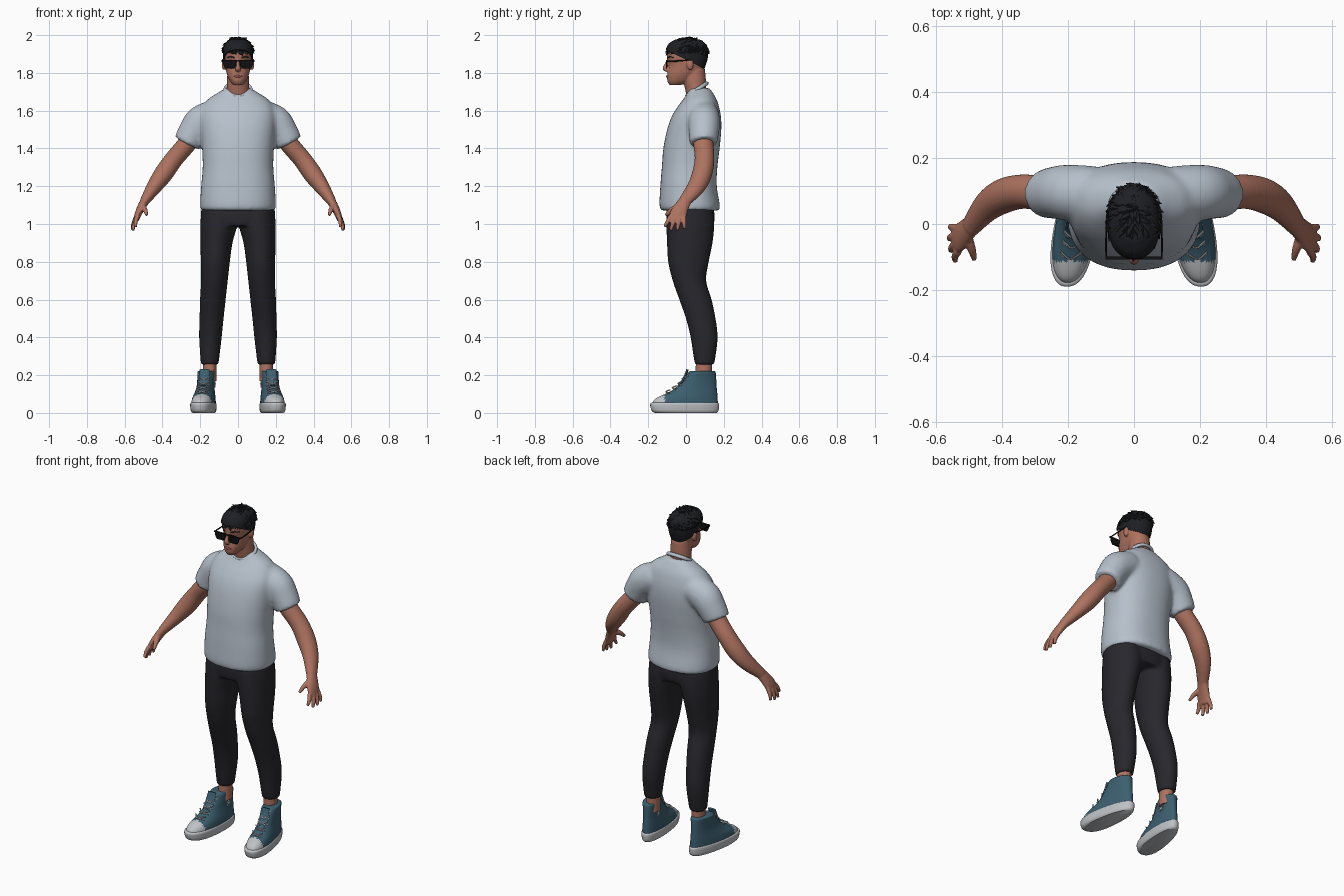
import bpy, bmesh, math, random
from mathutils import Vector, Matrix

if "Cube" in bpy.data.objects:
    bpy.data.objects.remove(bpy.data.objects["Cube"])
random.seed(4)
X, Y, Z = Vector((1, 0, 0)), Vector((0, 1, 0)), Vector((0, 0, 1))


def material(name, *rgb):
    m = bpy.data.materials.new(name)
    m.use_nodes = True
    m.diffuse_color = (*rgb, 1)
    node = m.node_tree.nodes["Principled BSDF"]
    node.inputs["Base Color"].default_value = (*rgb, 1)
    node.inputs["Roughness"].default_value = .7
    return m


SHIRT = material("pale grey cloth", .47, .53, .6)
SKIN = material("skin", .42, .17, .115)
LIPS = material("lips", .3, .1, .08)
TROUSERS = material("charcoal cloth", .02, .02, .026)
HAIR = material("dark hair", .013, .014, .018)
CANVAS = material("blue canvas", .045, .115, .16)
RUBBER = material("off white rubber", .52, .54, .56)
BLACK = material("black plastic", .005, .005, .006)


def spline(keys, steps):
    """Smooth curve through key rings of (x, y, z, radius a, radius b)."""
    k = [Vector(v) for v in keys]
    k = [k[0]] + k + [k[-1]]
    out = []
    for a, b, c, d in zip(k, k[1:], k[2:], k[3:]):
        for i in range(steps):
            t = i / steps
            out.append(b + (c - a) * (t / 2) + (a * 2 - b * 5 + c * 4 - d) * (t * t / 2)
                       + (b * 3 - a - c * 3 + d) * (t ** 3 / 2))
    return out + [k[-1]]


def loft(bm, keys, n=24, steps=4, flat=False, p=2):
    """Skin rounded rings along a path; flat keeps every ring horizontal."""
    path = spline(keys, steps)
    pos = [Vector(v[:3]) for v in path]
    rings = []
    for i, k in enumerate(path):
        t = Z if flat else (pos[min(i + 1, len(pos) - 1)] - pos[max(i - 1, 0)]).normalized()
        b = (Y - t * Y.dot(t)).normalized()
        a = b.cross(t)
        ring = []
        for j in range(n):
            c, s = math.cos(math.tau * j / n), math.sin(math.tau * j / n)
            u = math.copysign(abs(c) ** (2 / p), c) * k[3]
            v = math.copysign(abs(s) ** (2 / p), s) * k[4]
            ring.append(bm.verts.new(pos[i] + a * u + b * v))
        rings.append(ring)
    for r, q in zip(rings, rings[1:]):
        for j in range(n):
            bm.faces.new((r[j], r[(j + 1) % n], q[(j + 1) % n], q[j]))
    bm.faces.new(rings[0])
    bm.faces.new(rings[-1])


def stack(rows, grow=0):
    """Rows of (z, front y, back y, half width) to centred rings."""
    return [(0, (f + b) / 2, z, w + grow, (b - f) / 2 + grow) for z, f, b, w in rows]


def ball(bm, centre, radii):
    m = Matrix.Translation(centre) @ Matrix.Diagonal((*radii, 1))
    bmesh.ops.create_uvsphere(bm, u_segments=16, v_segments=10, radius=1, matrix=m)


def finish(name, bm, mats, voxel=0, mirror=False, rule=None, rounds=4):
    bmesh.ops.recalc_face_normals(bm, faces=bm.faces[:])
    if rule:
        for f in bm.faces:
            f.material_index = rule(f.calc_center_median())
    me = bpy.data.meshes.new(name)
    bm.to_mesh(me)
    bm.free()
    for m in mats:
        me.materials.append(m)
    me.shade_smooth()
    me.set_sharp_from_angle(angle=.8)
    ob = bpy.data.objects.new(name, me)
    bpy.context.collection.objects.link(ob)
    if voxel:
        r = ob.modifiers.new("Blend", "REMESH")
        r.mode, r.voxel_size, r.use_smooth_shade = "VOXEL", voxel, True
        s = ob.modifiers.new("Soften", "SMOOTH")
        s.factor, s.iterations = .5, rounds
    if mirror:
        ob.modifiers.new("Mirror", "MIRROR")
    return ob


# T-shirt: body and both sleeves blended together
bm = bmesh.new()
loft(bm, stack([(1.07, -.12, .165, .185), (1.09, -.14, .18, .2), (1.2, -.136, .163, .195),
                (1.3, -.128, .166, .187), (1.4, -.12, .178, .19), (1.5, -.1, .187, .198),
                (1.57, -.075, .185, .2), (1.62, -.045, .175, .188), (1.66, -.015, .162, .16),
                (1.69, .005, .145, .115), (1.72, .015, .125, .065)]),
     n=48, flat=True, p=2.3)
for s in (-1, 1):
    loft(bm, [(s * .12, .09, 1.575, .085, .085), (s * .195, .095, 1.54, .088, .085),
              (s * .235, .095, 1.49, .08, .08), (s * .264, .092, 1.438, .075, .074),
              (s * .27, .092, 1.427, .071, .07)], n=32)
finish("tshirt", bm, [SHIRT], voxel=.011, rounds=6)

# Ribbed neckband
bpy.ops.mesh.primitive_torus_add(major_radius=.069, minor_radius=.009, major_segments=40,
                                 minor_segments=8, location=(0, .058, 1.711),
                                 rotation=(.58, 0, 0))
band = bpy.context.object
band.name = "neckband"
band.scale = (1, .92, 1.2)
band.data.materials.append(SHIRT)
band.data.shade_smooth()

# Trousers: hips and two legs
bm = bmesh.new()
loft(bm, stack([(.99, -.1, .145, .18), (1.04, -.105, .152, .197), (1.12, -.1, .14, .18)]),
     n=40, flat=True, p=2.3)
for s in (-1, 1):
    loft(bm, [(s * x, y, z, a, b) for x, y, z, a, b in (
        (.15, .098, .255, .047, .05), (.149, .098, .3, .051, .059), (.146, .096, .4, .06, .072),
        (.14, .078, .5, .064, .079), (.133, .05, .6, .068, .086), (.125, .018, .7, .071, .089),
        (.12, .013, .8, .077, .108), (.114, .02, .9, .085, .121), (.101, .023, 1, .098, .127),
        (.1, .022, 1.08, .095, .12))], n=32, flat=True)
finish("trousers", bm, [TROUSERS], voxel=.01)

# Ankles
bm = bmesh.new()
loft(bm, [(.15, .093, .17, .036, .044), (.15, .095, .29, .036, .042)], flat=True)
finish("ankles", bm, [SKIN], mirror=True)

# Arms with palm, four fingers and thumb
bm = bmesh.new()
loft(bm, [(.22, .09, 1.5, .056, .056), (.27, .092, 1.425, .05, .053), (.338, .098, 1.345, .049, .052),
          (.395, .085, 1.265, .05, .053), (.445, .053, 1.195, .04, .047),
          (.495, -.008, 1.12, .025, .033)], n=24)
loft(bm, [(.488, 0, 1.13, .024, .032), (.51, -.022, 1.092, .022, .038),
          (.53, -.042, 1.05, .018, .045), (.54, -.048, 1.018, .013, .04)], n=20)
for base, tip in (((.533, -.082, 1.04), (.541, -.113, .985)),
                  ((.54, -.06, 1.03), (.554, -.082, .966)),
                  ((.542, -.035, 1.03), (.558, -.046, .966)),
                  ((.536, -.012, 1.04), (.556, -.008, .975))):
    a, b = Vector(base), Vector(tip)
    mid = a.lerp(b, .55) + X * .005
    loft(bm, [(*a, .013, .013), (*mid, .011, .011), (*b, .008, .008)], n=12)
loft(bm, [(.508, -.03, 1.1, .016, .018), (.492, -.075, 1.075, .013, .014),
          (.483, -.108, 1.046, .008, .009)], n=12)
finish("arms", bm, [SKIN], voxel=.005, mirror=True, rounds=2)

# Head, neck, nose and ears
SKULL = [(1.735, -.086, -.03, .024), (1.755, -.098, .02, .042), (1.785, -.1, .055, .056),
         (1.81, -.096, .085, .063), (1.845, -.09, .1, .068), (1.88, -.1, .108, .071),
         (1.92, -.098, .108, .071), (1.95, -.082, .095, .06), (1.972, -.045, .06, .035)]
bm = bmesh.new()
loft(bm, stack(SKULL), n=36, flat=True, p=2.2)
loft(bm, [(0, .07, 1.64, .066, .058), (0, .052, 1.71, .06, .056), (0, .045, 1.77, .058, .06),
          (0, .045, 1.82, .055, .055)], flat=True)
loft(bm, [(0, -.094, 1.87, .008, .008), (0, -.104, 1.845, .009, .01),
          (0, -.111, 1.823, .015, .013), (0, -.1, 1.812, .013, .008)], n=12)
for s in (-1, 1):
    ball(bm, (s * .075, .022, 1.845), (.011, .018, .03))
finish("head", bm, [SKIN], voxel=.005, rounds=2)

bm = bmesh.new()
loft(bm, [(-.022, -.093, 1.781, .003, .003), (0, -.101, 1.782, .007, .004),
          (.022, -.093, 1.781, .003, .003)], n=10)
finish("mouth", bm, [LIPS])

bm = bmesh.new()
loft(bm, [(.018, -.097, 1.88, .004, .003), (.04, -.086, 1.885, .004, .003),
          (.058, -.063, 1.88, .002, .002)], n=8)
finish("eyebrows", bm, [HAIR], mirror=True)

# Hair: close cap cut along a sloping hairline
bm = bmesh.new()
loft(bm, [k + Vector((0, 0, .006, 0, 0)) for k in map(Vector, stack(SKULL, .008))],
     n=40, flat=True, p=2.2)
bmesh.ops.bisect_plane(bm, geom=bm.verts[:] + bm.edges[:] + bm.faces[:],
                       plane_co=(0, 0, 1.87), plane_no=(0, .5, 1), clear_inner=True)
bmesh.ops.holes_fill(bm, edges=[e for e in bm.edges if e.is_boundary], sides=0)
finish("hair_cap", bm, [HAIR])

# Hair: pointed tufts sweeping out from the crown
bm = bmesh.new()
count = 230
for i in range(count):
    h = .12 + .87 * i / count
    r, turn = math.sqrt(1 - h * h), i * 2.39996
    n = Vector((r * math.cos(turn), r * math.sin(turn), h))
    root = Vector((n.x * .074, .01 + n.y * .104, 1.9 + n.z * .08))
    flow = Vector((root.x, root.y - .05, 0)) + Vector((random.uniform(-.03, .03), 0, 0))
    flow = (flow - n * flow.dot(n)).normalized()
    d = (flow + n * random.uniform(.2, .55)).normalized()
    size = random.uniform(.022, .034)
    loft(bm, [(*(root - d * .012), .007, .007), (*(root + d * size * .3), .01, .009),
              (*(root + d * size), .001, .001)], n=5, steps=1)
finish("hair_tufts", bm, [HAIR])

# Sunglasses: lenses, top bar and temples
bm = bmesh.new()
bmesh.ops.create_cube(bm, size=1, matrix=Matrix.Translation((0, -.103, 1.863))
                      @ Matrix.Diagonal((.172, .008, .008, 1)))
for s in (-1, 1):
    loft(bm, [(s * .043, -.103, 1.823, .025, .003), (s * .044, -.103, 1.84, .033, .004),
              (s * .045, -.103, 1.864, .037, .004)], n=20, flat=True, p=5)
    loft(bm, [(s * .084, -.103, 1.86, .003, .004), (s * .084, -.03, 1.864, .003, .004),
              (s * .081, .03, 1.87, .003, .003)], n=8)
finish("sunglasses", bm, [BLACK])


def finish_shoe(name, bm, mats, rule=None):
    """Widen towards the toe, turn the toe out and mirror to the other foot."""
    ob = finish(name, bm, mats, mirror=True, rule=rule)
    for v in ob.data.vertices:
        v.co.x = v.co.x * (1 - .9 * v.co.y) + .178 - .13 * v.co.y


# Shoe soles
bm = bmesh.new()
loft(bm, stack([(0, -.165, .162, .054), (.012, -.182, .172, .061), (.045, -.19, .175, .063),
                (.054, -.182, .168, .058)]), n=40, flat=True, p=2.3)
finish_shoe("shoe_soles", bm, [RUBBER])

# Canvas uppers with a pale toe cap
bm = bmesh.new()
loft(bm, stack([(.04, -.182, .17, .06), (.065, -.172, .168, .058), (.085, -.145, .167, .056),
                (.11, -.09, .165, .051), (.14, -.047, .162, .047), (.18, -.012, .16, .047),
                (.215, .014, .157, .05), (.222, .025, .15, .045)]),
     n=48, steps=6, flat=True, p=2.2)
finish_shoe("shoe_uppers", bm, [CANVAS, RUBBER], rule=lambda c: int(c.y < -.112))

bm = bmesh.new()
loft(bm, [(0, -.04, .14, .022, .008), (0, -.01, .18, .028, .008), (0, .008, .23, .026, .006)], n=16)
finish_shoe("shoe_tongues", bm, [CANVAS])

# Crossed laces up the instep
bm = bmesh.new()
for y, z in ((-.1, .104), (-.066, .125), (-.036, .148), (-.015, .172), (.001, .194)):
    for s in (-1, 1):
        loft(bm, [(s * .03, y + .012, z, .004, .003), (0, y - .007, z + .008, .004, .003),
                  (-s * .03, y + .016, z + .018, .004, .003)], n=6)
finish_shoe("laces", bm, [RUBBER])

# Star patch on the inner ankle
bm = bmesh.new()
star = []
for i in range(10):
    r = .008 if i % 2 else .019
    turn = math.tau * i / 10
    star.append(bm.verts.new((-.052, .085 + r * math.sin(turn), .15 + r * math.cos(turn))))
patch = bmesh.ops.extrude_face_region(bm, geom=[bm.faces.new(star)])["geom"]
bmesh.ops.translate(bm, vec=(.007, 0, 0), verts=[v for v in patch if isinstance(v, bmesh.types.BMVert)])
finish_shoe("star_patches", bm, [RUBBER])
